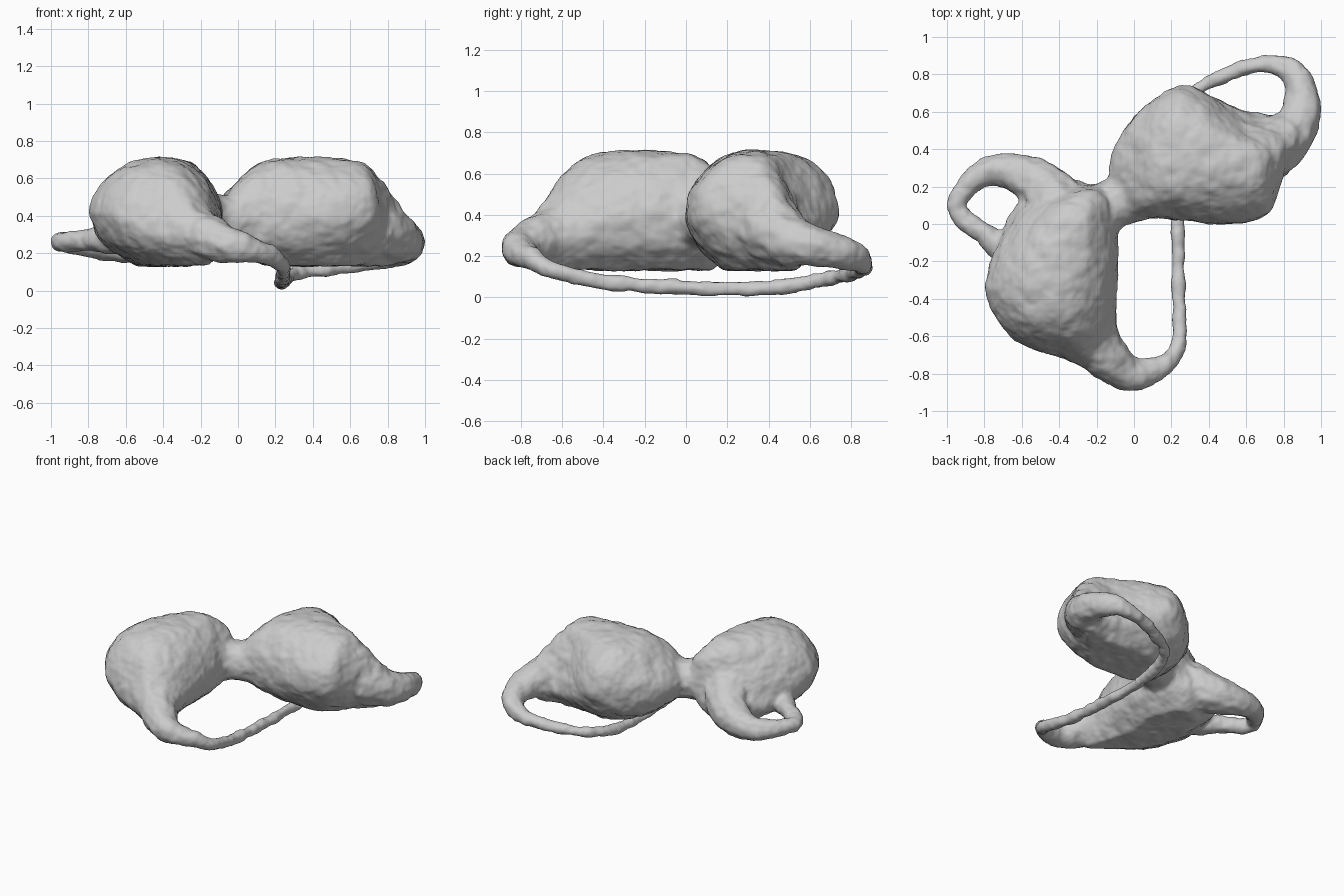
import bpy, bmesh
from mathutils import Vector

if "Cube" in bpy.data.objects:
    bpy.data.objects.remove(bpy.data.objects["Cube"])


def smooth(pts, n, closed):
    """Catmull-Rom resampling of a list of Vectors."""
    out, m = [], len(pts)
    for i in range(m if closed else m - 1):
        if closed:
            a, b, c, d = (pts[(i + k) % m] for k in (-1, 0, 1, 2))
        else:
            a, b, c, d = (pts[min(max(i + k, 0), m - 1)] for k in (-1, 0, 1, 2))
        for s in range(n):
            t = s / n
            out.append(0.5 * (2 * b + (c - a) * t + (2 * a - 5 * b + 4 * c - d) * t * t
                              + (3 * b - a - 3 * c + d) * t ** 3))
    if not closed:
        out.append(pts[-1])
    return out


def loft(bm, rings):
    """Skin a stack of closed rings and cap both ends."""
    loops = [[bm.verts.new(p) for p in r] for r in rings]
    n = len(loops[0])
    for a, b in zip(loops, loops[1:]):
        for i in range(n):
            j = (i + 1) % n
            bm.faces.new((a[i], a[j], b[j], b[i]))
    bm.faces.new(loops[0][::-1])
    bm.faces.new(loops[-1])


def cup(bm, levels):
    rings = [smooth([Vector((x, y, z)) for x, y in pts], 5, True) for z, pts in levels]
    # small domed top
    top = rings[-1]
    c = sum(top, Vector()) / len(top)
    rings.append([c.lerp(p, 0.3) + Vector((0, 0, 0.03)) for p in top])
    columns = [smooth(list(col), 4, False) for col in zip(*rings)]
    loft(bm, list(zip(*columns)))


def tube(bm, path):
    """Tapered tube through (x, y, z, radius) points."""
    pts = smooth([Vector(p) for p in path], 6, False)
    cu = bpy.data.curves.new("tube_path", 'CURVE')
    cu.dimensions = '3D'
    cu.bevel_depth = 1.0
    cu.bevel_resolution = 3
    cu.use_fill_caps = True
    sp = cu.splines.new('POLY')
    sp.points.add(len(pts) - 1)
    for q, p in zip(sp.points, pts):
        q.co = (p[0], p[1], p[2], 1)
        q.radius = p[3]
    ob = bpy.data.objects.new("tube_path", cu)
    bpy.context.collection.objects.link(ob)
    me = bpy.data.meshes.new_from_object(ob.evaluated_get(bpy.context.evaluated_depsgraph_get()))
    bm.from_mesh(me)
    bpy.data.objects.remove(ob)
    bpy.data.meshes.remove(me)


bm = bmesh.new()

# left cup, horizontal slices starting at the strap tip
cup(bm, [
    (0.135, [(-.16, -.68), (-.24, -.40), (-.25, -.05), (-.37, .12), (-.50, .04), (-.54, -.23), (-.46, -.44), (-.30, -.60)]),
    (0.25, [(-.04, -.84), (-.12, -.45), (-.14, .03), (-.33, .24), (-.62, .10), (-.72, -.27), (-.59, -.58), (-.30, -.74)]),
    (0.42, [(-.20, -.69), (-.10, -.35), (-.11, .11), (-.28, .20), (-.59, .08), (-.79, -.32), (-.66, -.60), (-.42, -.68)]),
    (0.58, [(-.25, -.56), (-.16, -.30), (-.17, .10), (-.30, .16), (-.53, .02), (-.72, -.30), (-.62, -.53), (-.42, -.60)]),
    (0.68, [(-.33, -.44), (-.27, -.25), (-.26, .02), (-.34, .06), (-.45, 0), (-.59, -.28), (-.53, -.44), (-.42, -.48)]),
])

# right cup
cup(bm, [
    (0.135, [(.84, .54), (.62, .50), (.28, .52), (.14, .41), (.14, .26), (.27, .19), (.52, .19), (.68, .33)]),
    (0.25, [(.97, .57), (.70, .58), (.25, .66), (-.01, .48), (-.03, .15), (.22, .06), (.61, .09), (.79, .30)]),
    (0.42, [(.88, .49), (.61, .55), (.25, .74), (-.08, .46), (-.10, .10), (.22, .02), (.67, .02), (.79, .24)]),
    (0.58, [(.76, .41), (.56, .50), (.25, .69), (.03, .47), (.02, .15), (.22, .08), (.65, .08), (.73, .20)]),
    (0.68, [(.66, .36), (.50, .46), (.27, .56), (.14, .44), (.14, .24), (.26, .18), (.57, .20), (.65, .25)]),
])

# centre bridge between the cups
tube(bm, [(-.28, .03, .38, .16), (-.19, .06, .38, .15), (-.10, .11, .38, .135), (-.02, .15, .38, .15),
          (.10, .20, .38, .18)])

# long strap from left tip, under the right cup, to the right tip
tube(bm, [(-.36, -.48, .37, .14), (-.20, -.66, .30, .13), (-.03, -.80, .24, .095), (.14, -.765, .20, .06),
          (.23, -.66, .14, .042), (.24, -.40, .075, .038), (.23, .15, .042, .036), (.24, .45, .052, .036),
          (.30, .68, .09, .038), (.50, .80, .12, .04), (.70, .855, .15, .047), (.85, .81, .20, .07),
          (.90, .66, .24, .095), (.86, .52, .27, .125), (.72, .40, .34, .17), (.55, .33, .38, .15)])

# short side loop on the left cup
tube(bm, [(-.36, -.08, .42, .17), (-.40, .08, .36, .17), (-.50, .20, .29, .14), (-.63, .275, .255, .105),
          (-.80, .275, .25, .075), (-.935, .14, .26, .055), (-.925, .04, .26, .055), (-.80, -.05, .27, .06),
          (-.66, -.16, .28, .085), (-.50, -.24, .32, .10)])

bmesh.ops.recalc_face_normals(bm, faces=bm.faces)
mesh = bpy.data.meshes.new("cups_and_straps")
bm.to_mesh(mesh)
bm.free()
body = bpy.data.objects.new("cups_and_straps", mesh)
bpy.context.collection.objects.link(body)

# fuse everything into one soft skin with a slightly lumpy surface
rm = body.modifiers.new("fuse", 'REMESH')
rm.mode = 'VOXEL'
rm.voxel_size = 0.014
rm.use_smooth_shade = True
sm = body.modifiers.new("soften", 'SMOOTH')
sm.factor = 0.5
sm.iterations = 9
tex = bpy.data.textures.new("lumps", 'CLOUDS')
tex.noise_scale = 0.09
dp = body.modifiers.new("lumps", 'DISPLACE')
dp.texture = tex
dp.strength = 0.025
dp.mid_level = 0.42
